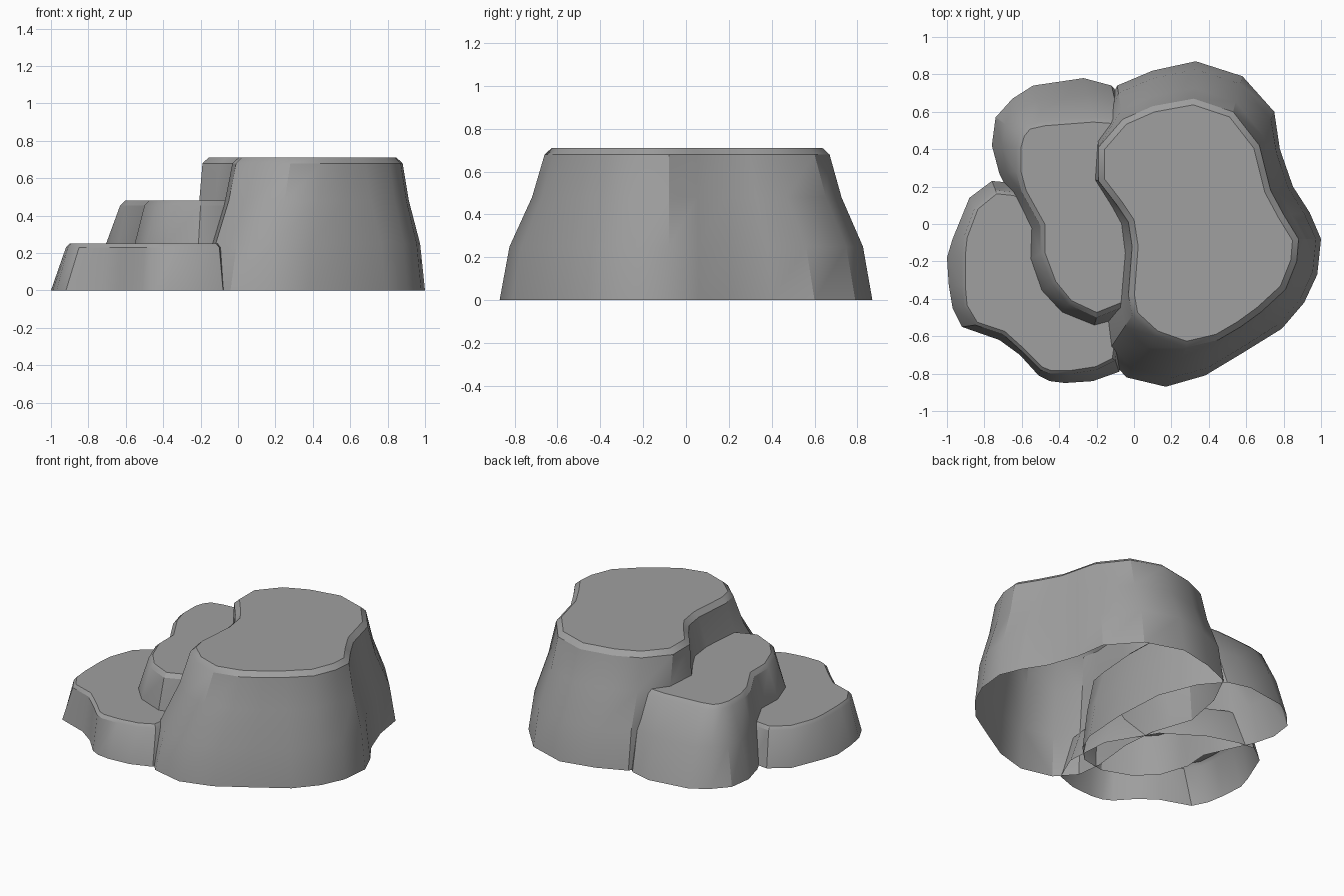
import bpy
import bmesh
import math

default_cube = bpy.data.objects.get("Cube")
if default_cube:
    bpy.data.objects.remove(default_cube, do_unlink=True)


def make_material(name, colour):
    material = bpy.data.materials.new(name)
    material.use_nodes = True
    material.diffuse_color = colour
    shader = material.node_tree.nodes["Principled BSDF"]
    shader.inputs["Base Color"].default_value = colour
    shader.inputs["Roughness"].default_value = 0.9
    return material


stone_grey = make_material("stone grey", (0.35, 0.35, 0.35, 1))


def build_ledge(name, foot, shoulder, levels, rim_width, rim_rise):
    """Loft from the foot outline to the shoulder outline, then add a chamfered flat top.

    Outlines are in hundredths and run counter-clockwise.
    Each level is (height, blend from foot to shoulder). The underside stays open.
    """
    bm = bmesh.new()
    rings = []
    for height, blend in levels:
        ring = []
        for (foot_x, foot_y), (top_x, top_y) in zip(foot, shoulder):
            x = foot_x + (top_x - foot_x) * blend
            y = foot_y + (top_y - foot_y) * blend
            ring.append(bm.verts.new((x / 100, y / 100, height)))
        rings.append(ring)

    # Sloping walls between neighbouring rings
    for lower, upper in zip(rings, rings[1:]):
        for i in range(len(lower)):
            j = (i + 1) % len(lower)
            bm.faces.new((lower[i], lower[j], upper[j], upper[i]))

    # Flat top with a raised, chamfered rim
    cap = bm.faces.new(rings[-1])
    bm.normal_update()
    bmesh.ops.inset_individual(bm, faces=[cap], thickness=rim_width,
                               depth=rim_rise, use_even_offset=True)

    mesh = bpy.data.meshes.new(name)
    bm.to_mesh(mesh)
    bm.free()
    mesh.materials.append(stone_grey)
    ledge = bpy.data.objects.new(name, mesh)
    bpy.context.collection.objects.link(ledge)

    # Soft walls, crisp chamfer edges
    bpy.ops.object.select_all(action="DESELECT")
    ledge.select_set(True)
    bpy.context.view_layer.objects.active = ledge
    bpy.ops.object.shade_smooth_by_angle(angle=math.radians(30))
    return ledge


# Tall rock on the left side
tall_foot = [
    (100, -8), (94, 6), (85, 20), (78, 40), (75, 60), (58, 79),
    (33, 87), (10, 82), (-9, 74), (-20, 52), (-25, 25), (-20, 10),
    (-16, -2), (-14, -25), (-17, -53), (-15, -70), (-4, -82), (17, -87),
    (38, -81), (58, -69), (79, -56), (91, -42), (98, -27),
]
tall_shoulder = [
    (88, -8), (80, 5), (73, 18), (70, 30), (67, 42), (53, 60),
    (32, 67), (10, 63), (-6, 56), (-19, 41), (-19, 23), (-9, 10),
    (-3, 1), (-1, -12), (-3, -38), (-1, -49), (11, -60), (28, -66),
    (45, -62), (57, -55), (68, -47), (81, -35), (87, -20),
]
build_ledge("tall_rock", tall_foot, tall_shoulder,
            [(0, 0), (0.25, 0.22), (0.48, 0.72), (0.68, 1)],
            rim_width=0.032, rim_rise=0.03)

# Middle step at the back
middle_foot = [
    (12, 0), (10, 35), (0, 60), (-12, 74), (-27, 78), (-54, 74),
    (-65, 67), (-74, 57), (-76, 42), (-72, 27), (-67, 17), (-58, -3),
    (-59, -20), (-53, -38), (-41, -50), (-22, -57), (-6, -54),
    (4, -44), (10, -30),
]
middle_shoulder = [
    (5, 0), (4, 30), (0, 45), (-8, 56), (-22, 57), (-48, 55),
    (-57, 53), (-61, 48), (-63, 41), (-63, 28), (-60, 17), (-50, -1),
    (-50, -16), (-44, -32), (-35, -43), (-20, -50), (-5, -44),
    (1, -37), (3, -25),
]
build_ledge("middle_step", middle_foot, middle_shoulder,
            [(0, 0), (0.25, 0.42), (0.455, 1)],
            rim_width=0.025, rim_rise=0.025)

# Low step at the front right
low_foot = [
    (0, -60), (-2, -30), (-20, 0), (-45, 16), (-65, 22), (-76, 23),
    (-88, 14), (-97, -8), (-100, -18), (-99, -33), (-97, -45),
    (-92, -55), (-72, -62), (-61, -70), (-51, -81), (-45, -84),
    (-37, -85), (-22, -84), (-8, -79),
]
low_shoulder = [
    (-8, -60), (-10, -30), (-25, -5), (-50, 10), (-64, 17), (-74, 18),
    (-85, 9), (-91, -7), (-92, -17), (-92, -33), (-91, -44),
    (-85, -54), (-70, -59), (-60, -68), (-50, -78), (-45, -80),
    (-33, -80), (-20, -78), (-10, -73),
]
build_ledge("low_step", low_foot, low_shoulder,
            [(0, 0), (0.23, 1)],
            rim_width=0.018, rim_rise=0.02)
